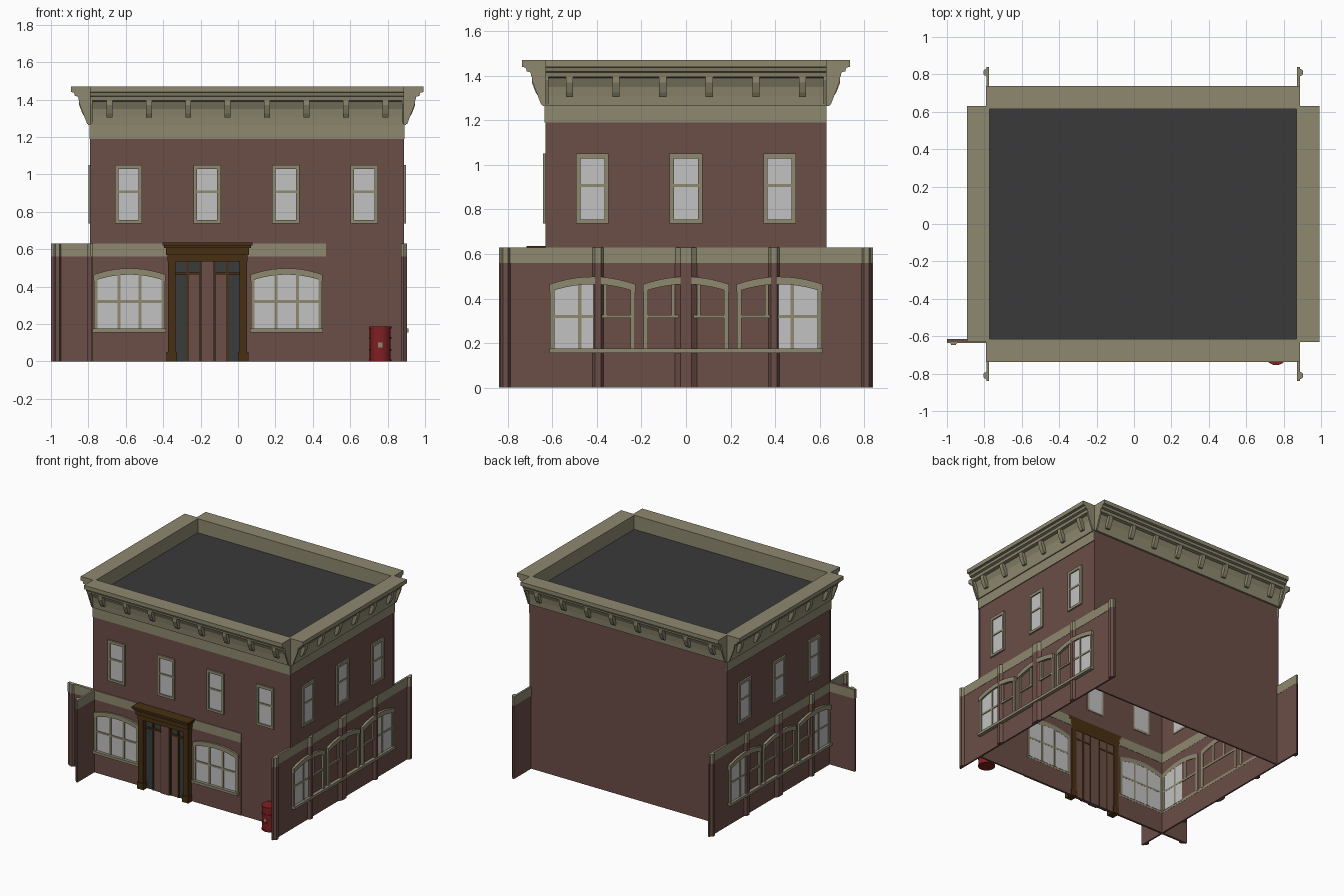
import bpy, bmesh, math

cube = bpy.data.objects.get("Cube")
if cube:
    bpy.data.objects.remove(cube, do_unlink=True)


def material(name, r, g, b):
    m = bpy.data.materials.new(name)
    m.diffuse_color = (r, g, b, 1)
    m.use_nodes = True
    m.node_tree.nodes["Principled BSDF"].inputs["Base Color"].default_value = (r, g, b, 1)
    return m


BRICK = material("brick red brown", 0.145, 0.075, 0.063)
TRIM = material("olive stone", 0.27, 0.25, 0.16)
GLASS = material("pale glass", 0.54, 0.54, 0.54)
ROOF = material("dark roof", 0.042, 0.042, 0.042)
WOOD = material("dark wood", 0.065, 0.03, 0.006)
DARK = material("dark door glass", 0.042, 0.046, 0.046)
RED = material("barrel red", 0.22, 0.014, 0.016)

# Wall frames: u runs along the wall, n points outward
SIDES = {
    "front": lambda u, n, z: (u, -0.63 - n, z),
    "back": lambda u, n, z: (u, 0.63 + n, z),
    "left": lambda u, n, z: (0.885 + n, u, z),
    "right": lambda u, n, z: (-0.787 - n, u, z),
}
parts = {}


def loft(name, mat, a, b):
    """Closed prism between two matching loops, gathered under one part name."""
    bm = parts.setdefault(name, (bmesh.new(), mat))[0]
    va, vb = [bm.verts.new(p) for p in a], [bm.verts.new(p) for p in b]
    k = len(a)
    faces = [bm.faces.new(va), bm.faces.new(vb[::-1])]
    for i in range(k):
        j = (i + 1) % k
        faces.append(bm.faces.new((va[j], va[i], vb[i], vb[j])))
    bmesh.ops.recalc_face_normals(bm, faces=faces)


def plate(side, part, mat, shape, n0, n1):
    """Outline in (u, z), given thickness along the wall normal."""
    f = SIDES[side]
    loft(side + "_" + part, mat, [f(u, n0, z) for u, z in shape], [f(u, n1, z) for u, z in shape])


def box(side, part, mat, u0, u1, z0, z1, n0, n1):
    plate(side, part, mat, [(u0, z0), (u1, z0), (u1, z1), (u0, z1)], n0, n1)


def run(side, part, mat, profile, u0, u1):
    """Profile in (n, z), swept along the wall."""
    f = SIDES[side]
    loft(side + "_" + part, mat, [f(u0, n, z) for n, z in profile], [f(u1, n, z) for n, z in profile])


def upper_window(side, c):
    w, z0, z1 = 0.073, 0.737, 1.05
    box(side, "upper_glass", GLASS, c - w + .01, c + w - .01, z0 + .01, z1 - .01, -.015, .003)
    for s in (-1, 1):
        a, b = sorted((c + s * w, c + s * (w - .019)))
        box(side, "upper_frames", TRIM, a, b, z0, z1, -.015, .012)
    for a, b in ((z0, z0 + .018), (z1 - .022, z1)):
        box(side, "upper_frames", TRIM, c - w, c + w, a, b, -.015, .012)
    box(side, "upper_frames", TRIM, c - w, c + w, .9, .914, -.014, .008)


def arch(c, u):
    return 0.465 + 0.033 * (1 - ((u - c) / 0.19) ** 2)


def steps(a, b, k=8):
    return [a + (b - a) * i / k for i in range(k + 1)]


def arched_window(side, c, panes, open_low):
    # glass only where the panes are open
    if panes:
        a, b = c + panes[0], c + panes[1]
        shape = [(a, .17), (b, .17)] + [(u, arch(c, u) - .02) for u in steps(b, a)]
        plate(side, "arched_glass", GLASS, shape, -.015, .006)
    # arched head, jambs, rail and mullions
    us = steps(c - .193, c + .193, 10)
    head = [(u, arch(c, u)) for u in us] + [(u, arch(c, u) - .034) for u in us[::-1]]
    plate(side, "arched_heads", TRIM, head, -.016, .018)
    for s in (-1, 1):
        a, b = sorted((c + s * .19, c + s * .171))
        box(side, "arched_frames", TRIM, a, b, .17, .445, -.016, .014)
        m = c + s * .057
        low = .17 if open_low in (s, 2) else .315
        box(side, "arched_frames", TRIM, m - .008, m + .008, low, .465, -.016, .011)
    box(side, "arched_frames", TRIM, c - .18, c + .18, .313, .327, -.016, .011)


def pilaster(side, u, w):
    f = SIDES[side]
    shape = [(u - w, 0), (u - w / 2, .018), (u + w / 2, .018), (u + w, 0)]
    for part, mat, z0, z1 in (("pilasters", BRICK, 0, .56), ("pilaster_caps", TRIM, .56, .63)):
        loft(side + "_" + part, mat, [f(a, n, z0) for a, n in shape], [f(a, n, z1) for a, n in shape])


# Cornice, frieze and brackets on all four sides
CORNICE = [(-.015, 1.47), (.107, 1.47), (.107, 1.44), (.09, 1.437), (.085, 1.42), (.068, 1.415),
           (.064, 1.395), (.042, 1.39), (.024, 1.35), (.018, 1.31), (.014, 1.265), (-.015, 1.265)]
BRACKET = [(.01, 1.305), (.032, 1.305), (.045, 1.325), (.062, 1.37), (.062, 1.397), (.01, 1.397)]
for side in SIDES:
    long = side in ("front", "back")
    u0, u1 = (-.79, .888) if long else (-.63, .63)
    run(side, "cornice", TRIM, CORNICE, u0, u1)
    count, first = (8, -.688) if long else (6, -.5225)
    for i in range(count):
        c = first + i * (.211 if long else .209)
        run(side, "brackets", TRIM, BRACKET, c - .016, c + .016)
    for e in (u0, u1 - .012):
        run(side, "brackets", TRIM, [(.01, 1.27), (.02, 1.27), (.062, 1.38), (.062, 1.4), (.01, 1.4)], e, e + .012)
    box(side, "upper_wall", BRICK, u0, u1, .63, 1.27, -.012, 0)
    if side != "back":
        box(side, "frieze", TRIM, u0, u1, 1.19, 1.27, -.013, .006)

# Roof deck
loft("roof", ROOF, [(x, y, 1.35) for x, y in ((-.78, -.62), (.88, -.62), (.88, .62), (-.78, .62))],
     [(x, y, 1.362) for x, y in ((-.78, -.62), (.88, -.62), (.88, .62), (-.78, .62))])

# Back ground floor
box("back", "lower_wall", BRICK, -.787, .885, 0, .63, -.012, 0)

# Side ground floors, running past the corners as fins
for side in ("left", "right"):
    box(side, "lower_wall", BRICK, -.84, .84, 0, .56, -.012, 0)
    box(side, "band", TRIM, -.84, .84, .56, .63, -.013, .002)
    for u, w in ((-.81, .022), (-.395, .025), (0, .05), (.395, .025), (.81, .022)):
        pilaster(side, u, w)
    arched_window(side, -.42, (-.175, .02), -1)
    arched_window(side, 0, None, 0)
    arched_window(side, .42, (-.02, .175), 1)
    box(side, "sill", TRIM, -.613, .613, .155, .175, -.013, .026)
    for c in (-.42, 0, .42):
        upper_window(side, c)

# Front ground floor: one fin past the right-hand corner, panel over the shop part
box("front", "lower_wall", BRICK, -1, .885, 0, .63, -.012, 0)
box("front", "shop_panel", BRICK, -1, .47, 0, .56, -.01, .004)
box("front", "band", TRIM, -1, .47, .56, .63, -.014, .006)
pilaster("front", -.965, .022)
for c in (-.58, .26):
    arched_window("front", c, (-.175, .175), 2)
    box("front", "sills", TRIM, c - .195, c + .195, .155, .175, -.013, .03)
for c in (-.585, -.165, .255, .675):
    upper_window("front", c)

# Doorway: crown, posts, doors and side lights
D = -.163
for z0, z1, w, n in ((.535, .57, .215, .05), (.57, .605, .222, .06), (.605, .62, .232, .075), (.62, .635, .24, .085)):
    box("front", "door_crown", WOOD, D - w, D + w, z0, z1, -.015, n)


def pair(part, mat, a, b, z0, z1, n):
    for s in (-1, 1):
        lo, hi = sorted((D + s * a, D + s * b))
        box("front", part, mat, lo, hi, z0, z1, -.015 if mat == WOOD else 0, n)


pair("door_posts", WOOD, .17, .212, 0, .54, .045)
pair("door_posts", WOOD, .164, .218, 0, .05, .052)
pair("door_side_lights", DARK, .11, .17, 0, .535, .008)
pair("door_transoms", DARK, .04, .105, .475, .535, .008)
pair("door_jambs", WOOD, .1, .112, 0, .54, .016)
pair("door_rails", WOOD, .04, .17, .462, .475, .018)
pair("door_leaves", BRICK, .046, .1, 0, .462, .012)
pair("door_stiles", WOOD, .038, .044, 0, .54, .016)
box("front", "door_centre", BRICK, D - .035, D + .035, 0, .54, 0, .022)


# Barrel by the front corner
def ring(r, z, k=20):
    return [(.76 + r * math.cos(i * math.tau / k), -.695 + r * math.sin(i * math.tau / k), z) for i in range(k)]


loft("barrel", RED, ring(.056, 0), ring(.056, .18))
for z in (0, .058, .122, .177):
    loft("barrel_hoops", RED, ring(.06, z), ring(.06, z + .009))
box("front", "barrel_label", TRIM, .748, .772, .075, .1, .118, .124)

# Turn the gathered parts into objects
for name, (bm, mat) in parts.items():
    mesh = bpy.data.meshes.new(name)
    bm.to_mesh(mesh)
    bm.free()
    mesh.materials.append(mat)
    bpy.context.collection.objects.link(bpy.data.objects.new(name, mesh))
